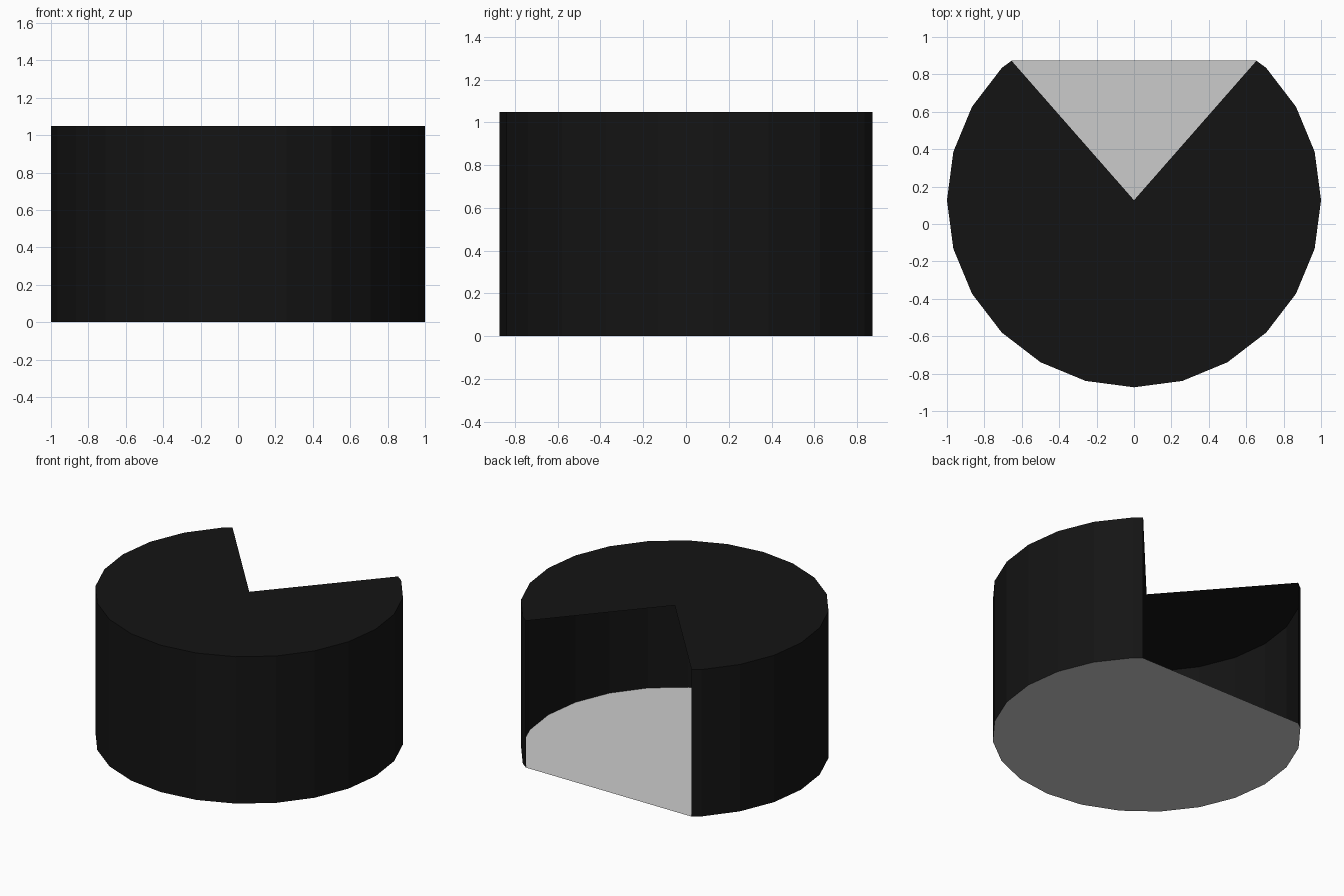
import bpy, bmesh, math

if "Cube" in bpy.data.objects:
    bpy.data.objects.remove(bpy.data.objects["Cube"])

SIDES, HEIGHT, CENTRE_Y, CUT_X, CUT_Y = 24, 1.05, 0.127, 0.655, 0.873

black = bpy.data.materials.new("black")
black.diffuse_color = (0.007, 0.007, 0.007, 1)
black.use_nodes = True
black.node_tree.nodes["Principled BSDF"].inputs["Base Color"].default_value = black.diffuse_color

# Round outline, left open at the back between the two cut points
arc = [(CUT_X, CUT_Y)]
for i in range(3, -16, -1):
    a = math.radians(i * 360 / SIDES)
    arc.append((math.cos(a), CENTRE_Y + math.sin(a)))
arc.append((-CUT_X, CUT_Y))


def add_part(name, build, material=None):
    bm = bmesh.new()
    build(bm)
    mesh = bpy.data.meshes.new(name)
    bm.to_mesh(mesh)
    bm.free()
    if material:
        mesh.materials.append(material)
    obj = bpy.data.objects.new(name, mesh)
    bpy.context.collection.objects.link(obj)


# Thin outer wall with an open gap at the back
def build_wall(bm):
    low = [bm.verts.new((x, y, 0)) for x, y in arc]
    high = [bm.verts.new((x, y, HEIGHT)) for x, y in arc]
    for i in range(len(arc) - 1):
        bm.faces.new((low[i + 1], low[i], high[i], high[i + 1]))


# Top sheet, a fan around the notch tip
def build_top(bm):
    tip = bm.verts.new((0, CENTRE_Y, HEIGHT))
    rim = [bm.verts.new((x, y, HEIGHT)) for x, y in arc]
    for a, b in zip(rim, rim[1:]):
        bm.faces.new((tip, b, a))


# Grey floor, closed straight across the back
def build_floor(bm):
    bm.faces.new([bm.verts.new((x, y, 0)) for x, y in arc])


add_part("outer_wall", build_wall, black)
add_part("notched_top", build_top, black)
add_part("floor", build_floor)
